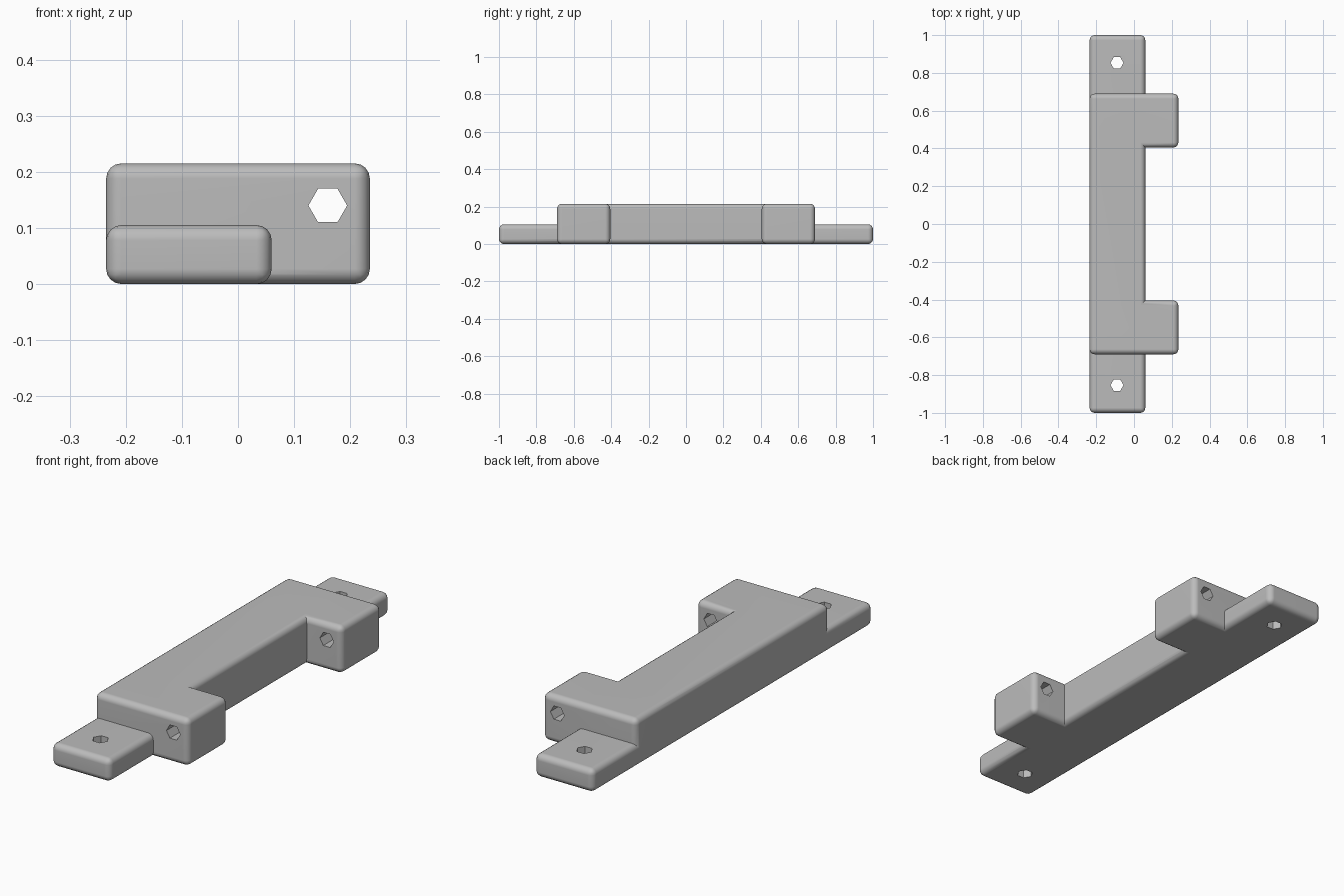
import bpy, bmesh, math
from mathutils import Vector

if "Cube" in bpy.data.objects:
    bpy.data.objects.remove(bpy.data.objects["Cube"])

R = 0.027            # edge rounding
LEFT, BAR_X, LUG_X = -0.235, 0.06, 0.235
BODY_Z, TAB_Z = 0.215, 0.105

grey = bpy.data.materials.new("plain grey")
grey.diffuse_color = (0.5, 0.5, 0.5, 1)
grey.use_nodes = True
grey.node_tree.nodes["Principled BSDF"].inputs["Base Color"].default_value = grey.diffuse_color


def make_object(name, bm):
    bmesh.ops.recalc_face_normals(bm, faces=bm.faces)
    mesh = bpy.data.meshes.new(name)
    bm.to_mesh(mesh)
    bm.free()
    mesh.materials.append(grey)
    ob = bpy.data.objects.new(name, mesh)
    bpy.context.collection.objects.link(ob)
    return ob


def rounded_box(name, lo, hi):
    bm = bmesh.new()
    bmesh.ops.create_cube(bm, size=1)
    lo, hi = Vector(lo), Vector(hi)
    for v in bm.verts:
        v.co = Vector([(a + b) / 2 + c * (b - a) for a, b, c in zip(lo, hi, v.co)])
    bmesh.ops.bevel(bm, geom=bm.edges[:], offset=R, segments=4, profile=0.5, affect='EDGES')
    return make_object(name, bm)


def hex_cutter(name, center, axis, length):
    # six-sided prism with corners pointing along x
    bm = bmesh.new()
    c, d = Vector(center), Vector(axis)
    side = d.cross(Vector((1, 0, 0)))
    ring = []
    for i in range(6):
        a = math.radians(60 * i)
        p = Vector((math.cos(a), 0, 0)) + side * math.sin(a)
        ring.append(bm.verts.new(c + p * 0.0345 - d * length / 2))
    face = bm.faces.new(ring)
    ext = bmesh.ops.extrude_face_region(bm, geom=[face])
    bmesh.ops.translate(bm, vec=d * length,
                        verts=[g for g in ext['geom'] if isinstance(g, bmesh.types.BMVert)])
    return make_object(name, bm)


def combine(target, other, operation):
    mod = target.modifiers.new(operation, 'BOOLEAN')
    mod.operation, mod.object, mod.solver = operation, other, 'EXACT'
    bpy.context.view_layer.objects.active = target
    bpy.ops.object.modifier_apply(modifier=mod.name)
    bpy.data.objects.remove(other)


# Main bar, with an end lug and a mounting tab at both ends
bracket = rounded_box("handle_bracket", (LEFT, -0.62, 0), (BAR_X, 0.62, BODY_Z))
for s in (-1, 1):
    y0, y1 = sorted((0.405 * s, 0.69 * s))
    combine(bracket, rounded_box("lug", (LEFT, y0, 0), (LUG_X, y1, BODY_Z)), 'UNION')
    y0, y1 = sorted((0.5 * s, 1.0 * s))
    combine(bracket, rounded_box("tab", (LEFT, y0, 0), (BAR_X, y1, TAB_Z)), 'UNION')

# Hexagonal holes: along y through the lugs, along z through the tabs
for s in (-1, 1):
    combine(bracket, hex_cutter("lug_hole", (0.16, 0.55 * s, 0.14), (0, 1, 0), 0.5), 'DIFFERENCE')
    combine(bracket, hex_cutter("tab_hole", (-0.09, 0.853 * s, 0.05), (0, 0, 1), 0.4), 'DIFFERENCE')

# Smooth rounded edges, flat faces kept flat
bpy.ops.object.select_all(action='DESELECT')
bracket.select_set(True)
bpy.context.view_layer.objects.active = bracket
bpy.ops.object.shade_smooth_by_angle(angle=math.radians(30))
wn = bracket.modifiers.new("flat_faces", 'WEIGHTED_NORMAL')
wn.keep_sharp = True
